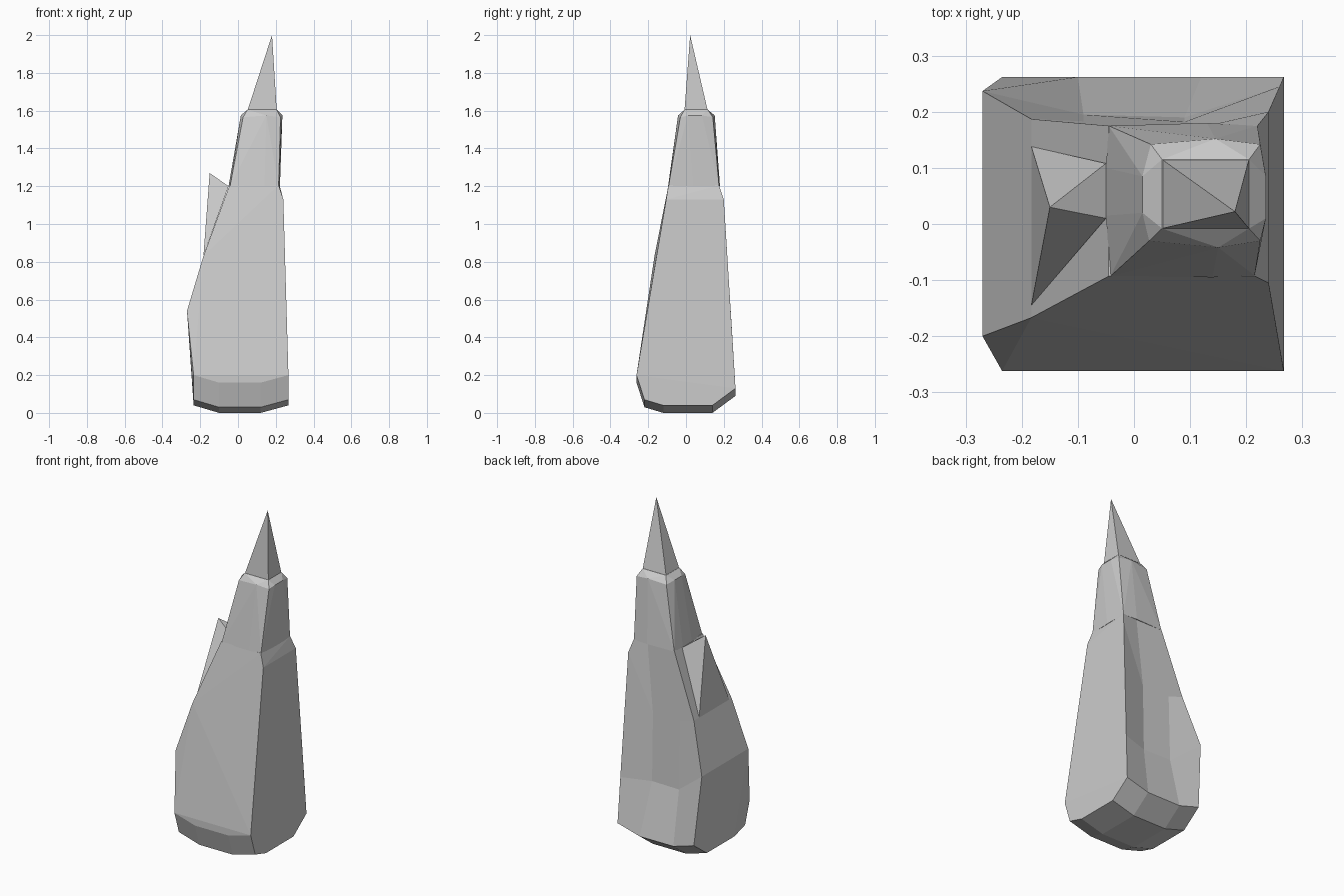
import bpy, bmesh


def hull(name, points, back=None):
    """Faceted rock: convex hull of key corners, optionally with a dented back grid."""
    bm = bmesh.new()
    for p in points:
        bm.verts.new(p)
    res = bmesh.ops.convex_hull(bm, input=bm.verts)
    loose = {g for g in res["geom_interior"] + res["geom_unused"]
             if isinstance(g, bmesh.types.BMVert)}
    bmesh.ops.delete(bm, geom=list(loose), context='VERTS')
    if back:
        # swap the flat back for the hollowed grid
        old = [f for f in bm.faces if all(v.co.y > 0.17 for v in f.verts)]
        bmesh.ops.delete(bm, geom=old, context='FACES')
        rows = [[bm.verts.new(p) for p in row] for row in back]
        for lo, hi in zip(rows, rows[1:]):
            for i in range(len(lo) - 1):
                bm.faces.new((lo[i + 1], lo[i], hi[i], hi[i + 1]))
        bmesh.ops.remove_doubles(bm, verts=bm.verts, dist=0.001)
    bmesh.ops.dissolve_limit(bm, angle_limit=0.02, verts=bm.verts, edges=bm.edges)
    bmesh.ops.recalc_face_normals(bm, faces=bm.faces)
    mesh = bpy.data.meshes.new(name)
    bm.to_mesh(mesh)
    bm.free()
    obj = bpy.data.objects.new(name, mesh)
    bpy.context.collection.objects.link(obj)
    return obj


def ring(z, pts):
    return [(x, y, z) for x, y in pts]


# Main body: bowl-shaped underside swept across x, then tapering shoulders
body = []
for x, lift in [(-0.235, 0.04), (-0.1, 0), (0.12, 0), (0.267, 0.04)]:
    for y, z in [(-0.262, 0.16), (-0.22, 0.03), (-0.12, 0), (0.14, 0), (0.262, 0.09)]:
        body.append((x, y, z + lift))
body += ring(0.54, [(-0.27, -0.2), (-0.27, 0.237)])
body += ring(0.83, [(-0.183, -0.167), (-0.183, 0.187)])
body += ring(1.13, [(0.24, -0.105), (0.24, 0.2)])
body += ring(1.205, [(-0.045, -0.093), (0.215, -0.093), (0.22, 0.175), (-0.045, 0.175)])

# Hollowed back of the body, bottom row to top row
back = [
    [(-0.235, 0.262, 0.13), (-0.1, 0.262, 0.09), (0.12, 0.262, 0.09), (0.267, 0.262, 0.13)],
    [(-0.27, 0.237, 0.54), (-0.09, 0.195, 0.4), (0.09, 0.19, 0.4), (0.2602, 0.2454, 0.4)],
    [(-0.183, 0.187, 0.83), (-0.09, 0.183, 0.8), (0.09, 0.182, 0.8), (0.24, 0.2, 1.13)],
    [(-0.045, 0.175, 1.205), (0.04, 0.175, 1.205), (0.13, 0.175, 1.205), (0.22, 0.175, 1.205)],
]
hull("spire_body", body, back)

# Upper block with bulging sides and a bevelled top
upper = ring(1.2, [(-0.045, 0.175), (-0.05, 0.1), (-0.05, 0.015), (-0.042, -0.093),
                   (0.14, -0.095), (0.215, -0.092), (0.222, 0.04), (0.22, 0.175), (0.13, 0.18)])
upper += ring(1.565, [(0.03, 0.142), (0.225, 0.142), (0.225, -0.03), (0.027, -0.03)])
upper += ring(1.575, [(0.145, 0.152), (0.235, 0.085), (0.235, 0.01), (0.15, -0.042),
                      (0.015, 0.02), (0.015, 0.085)])
tip_base = [(0.05, -0.008), (0.205, -0.008), (0.205, 0.115), (0.05, 0.115)]
upper += ring(1.605, tip_base)
hull("upper_block", upper)

# Pointed tip
hull("pointed_tip", ring(1.6, tip_base) + [(0.18, 0.022, 2.0)])

# Side shard
hull("side_shard", [(-0.183, -0.145, 0.83), (-0.183, 0.138, 0.83),
                    (-0.05, 0.01, 1.2), (-0.05, 0.108, 1.2), (-0.15, 0.03, 1.27)])
